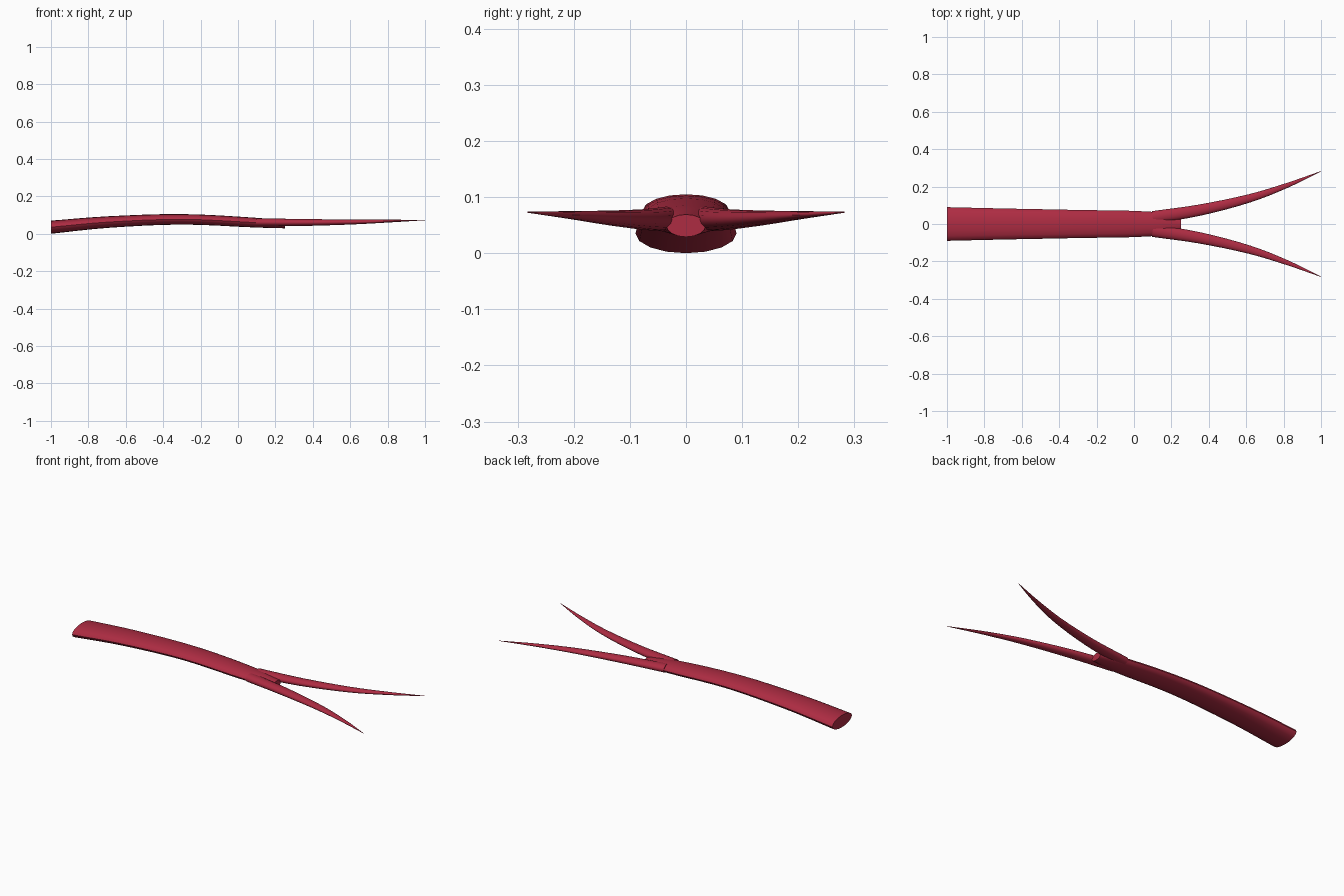
import bpy, bmesh, math
from mathutils import Vector

if "Cube" in bpy.data.objects:
    bpy.data.objects.remove(bpy.data.objects["Cube"])

mat = bpy.data.materials.new("tongue_red")
mat.diffuse_color = (0.42, 0.025, 0.055, 1)
mat.use_nodes = True
mat.node_tree.nodes["Principled BSDF"].inputs["Base Color"].default_value = mat.diffuse_color


def catmull(rows, steps):
    """Smoothly resample rows of (x, y, z, half width, half height)."""
    out = []
    n = len(rows)
    for i in range(n - 1):
        p0, p1 = rows[max(i - 1, 0)], rows[i]
        p2, p3 = rows[i + 1], rows[min(i + 2, n - 1)]
        for s in range(steps):
            t = s / steps
            row = []
            for k in range(5):
                # tangents scaled by x spacing keep uneven stations smooth
                h = p2[0] - p1[0]
                m1 = (p2[k] - p0[k]) / (p2[0] - p0[0]) * h
                m2 = (p3[k] - p1[k]) / (p3[0] - p1[0]) * h
                row.append((2*t**3 - 3*t**2 + 1) * p1[k] + (t**3 - 2*t**2 + t) * m1
                           + (3*t**2 - 2*t**3) * p2[k] + (t**3 - t**2) * m2)
            out.append(row)
    out.append(list(rows[-1]))
    return out


def loft(name, rows, sides=16, steps=4, side=1, turn=False):
    """Tapered elliptical tube along the given stations, capped at both ends."""
    st = catmull(rows, steps)
    bm = bmesh.new()
    rings = []
    for i, (x, y, z, w, h) in enumerate(st):
        a, b = st[max(i - 1, 0)], st[min(i + 1, len(st) - 1)]
        d = Vector((b[0] - a[0], b[1] - a[1], 0)).normalized()
        across = Vector((-d.y, d.x, 0)) if turn else Vector((0, 1, 0))
        ring = []
        for k in range(sides):
            ang = math.tau * k / sides
            p = Vector((x, y, z)) + across * w * math.cos(ang)
            ring.append(bm.verts.new((p.x, p.y * side, p.z + h * math.sin(ang))))
        rings.append(ring)
    for r, q in zip(rings, rings[1:]):
        for k in range(sides):
            j = (k + 1) % sides
            bm.faces.new((r[k], r[j], q[j], q[k]))
    bm.faces.new(rings[0])
    bm.faces.new(rings[-1])
    bmesh.ops.recalc_face_normals(bm, faces=bm.faces)
    me = bpy.data.meshes.new(name)
    bm.to_mesh(me)
    bm.free()
    ob = bpy.data.objects.new(name, me)
    bpy.context.collection.objects.link(ob)
    me.materials.append(mat)
    bpy.ops.object.select_all(action='DESELECT')
    ob.select_set(True)
    bpy.context.view_layer.objects.active = ob
    bpy.ops.object.shade_smooth_by_angle(angle=math.radians(40))
    return ob


# Arched flat body, narrowing into the fork
loft("tongue_body", [
    (-1.0, 0, 0.035, 0.090, 0.035),
    (-0.7, 0, 0.062, 0.083, 0.031),
    (-0.3, 0, 0.077, 0.075, 0.028),
    (0.1, 0, 0.059, 0.065, 0.026),
    (0.25, 0, 0.049, 0.035, 0.020),
])

# Two curved pointed tips
for label, s in (("left", 1), ("right", -1)):
    loft("fork_tip_" + label, [
        (0.10, 0.035, 0.061, 0.034, 0.022),
        (0.35, 0.074, 0.060, 0.030, 0.0185),
        (0.62, 0.138, 0.063, 0.022, 0.013),
        (0.82, 0.207, 0.068, 0.013, 0.007),
        (1.00, 0.282, 0.073, 0.001, 0.001),
    ], side=s, turn=True)
